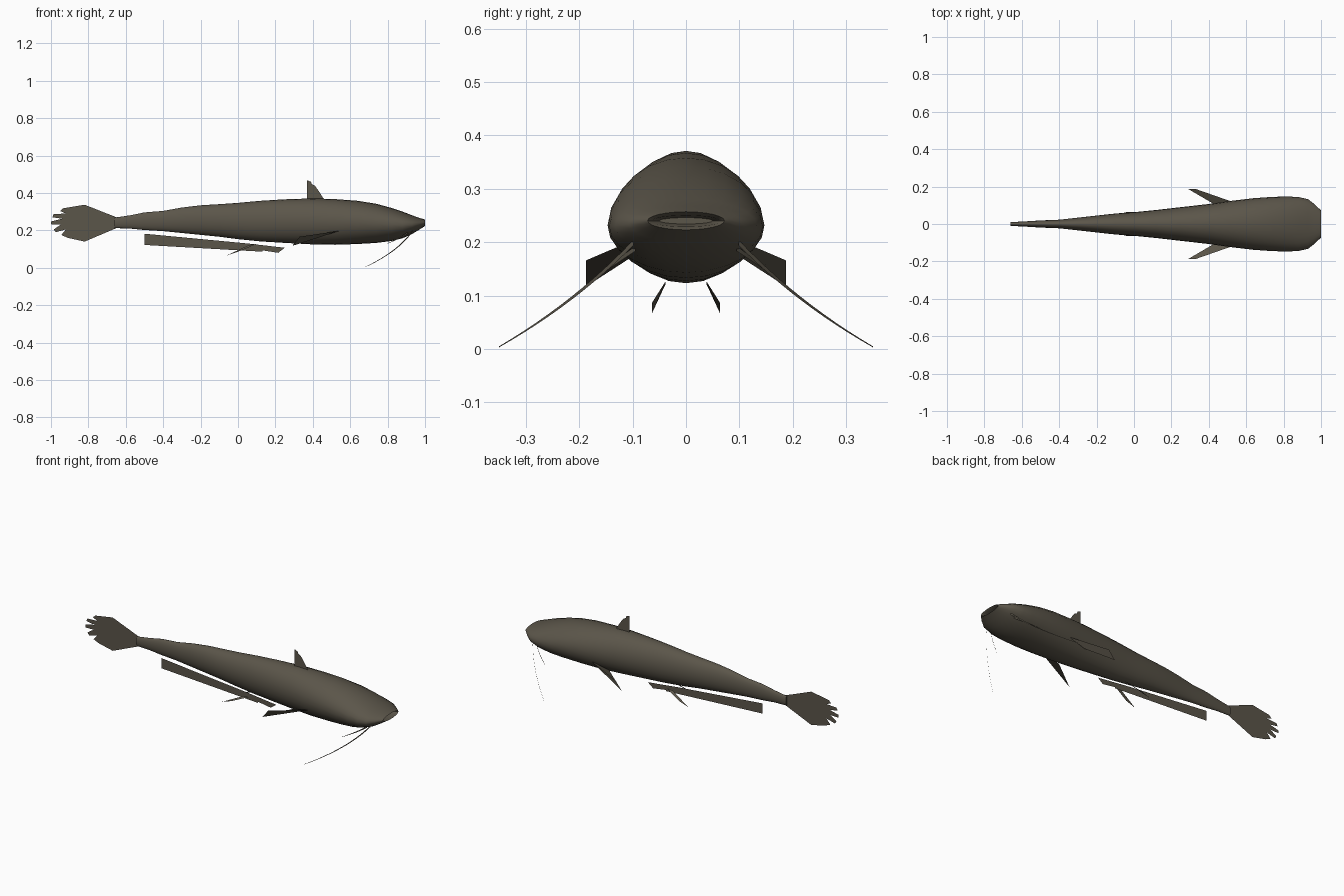
import bpy, math
from mathutils import Vector

skin = bpy.data.materials.new("dark olive skin")
skin.diffuse_color = (0.105, 0.092, 0.068, 1)


def make(name, verts, faces, smooth=False):
    me = bpy.data.meshes.new(name)
    me.from_pydata(verts, [], faces)
    me.materials.append(skin)
    ob = bpy.data.objects.new(name, me)
    bpy.context.collection.objects.link(ob)
    if smooth:
        bpy.ops.object.select_all(action='DESELECT')
        ob.select_set(True)
        bpy.context.view_layer.objects.active = ob
        bpy.ops.object.shade_smooth_by_angle(angle=math.radians(50))
    return ob


def sheet(name, pts):
    """Thin fin on the centre plane from an (x, z) outline."""
    make(name, [(x, 0, z) for x, z in pts], [list(range(len(pts)))])


def pair(name, verts, faces):
    """Left and right copies of a side part."""
    for side, s in (("left", 1), ("right", -1)):
        make(side + "_" + name, [(x, s * y, z) for x, y, z in verts], faces)


# Body: x, half width, bottom, top; the last rings turn inward for the mouth
rings = [(-0.66, .010, .212, .268), (-0.58, .014, .210, .280),
         (-0.50, .019, .202, .296), (-0.40, .023, .196, .304),
         (-0.30, .034, .186, .322), (-0.20, .045, .176, .334),
         (-0.10, .056, .166, .340), (0.00, .063, .153, .347),
         (0.12, .075, .141, .358), (0.25, .090, .133, .366),
         (0.40, .107, .125, .371), (0.52, .124, .123, .367),
         (0.64, .138, .127, .358), (0.74, .145, .133, .342),
         (0.82, .147, .143, .320), (0.88, .144, .158, .300),
         (0.93, .133, .180, .281), (0.965, .106, .201, .268),
         (0.99, .082, .217, .261), (1.00, .072, .223, .257),
         (0.99, .064, .229, .250), (0.95, .050, .234, .246)]
N = 24
verts, faces = [], []
for x, w, lo, hi in rings:
    for k in range(N):
        a = 2 * math.pi * k / N
        verts.append((x, w * math.cos(a), (lo + hi) / 2 + (hi - lo) / 2 * math.sin(a)))
for i in range(len(rings) - 1):
    for k in range(N):
        j = (k + 1) % N
        faces.append((i * N + k, i * N + j, (i + 1) * N + j, (i + 1) * N + k))
faces.append(list(range(N))[::-1])
faces.append([(len(rings) - 1) * N + k for k in range(N)])
make("body", verts, faces, True)

# Centre fins
sheet("tail_fin", [(-.65, .212), (-.65, .270), (-.82, .337), (-.935, .318),
                   (-.95, .303), (-.92, .290), (-.985, .287), (-.993, .270),
                   (-.94, .262), (-1.0, .247), (-.998, .230), (-.945, .232),
                   (-.985, .205), (-.975, .190), (-.92, .205), (-.945, .175),
                   (-.91, .160), (-.82, .140)])
sheet("anal_fin", [(-.50, .122), (.13, .086), (.13, .093), (.215, .080),
                   (.25, .107), (.05, .130), (-.50, .182)])
sheet("dorsal_fin", [(.46, .365), (.43, .413), (.41, .440), (.395, .447),
                     (.39, .460), (.37, .468), (.37, .365)])

# Paired fins
pair("pectoral_fin", [(.545, .112, .198), (.43, .105, .170), (.29, .187, .117),
                      (.33, .187, .166)], [(0, 1, 2, 3)])
pair("pelvic_fin", [(.10, .038, .127), (.06, .038, .122), (-.06, .064, .066),
                    (0, .064, .086)], [(0, 1, 2, 3)])


# Barbels: upright tapering ribbons along a quadratic curve
def barbel(name, a, b, c, h):
    a, b, c = Vector(a), Vector(b), Vector(c)
    vs, n = [], 12
    for i in range(n + 1):
        t = i / n
        p = a * (1 - t) ** 2 + b * 2 * t * (1 - t) + c * t * t
        d = Vector((0, 0, h * (1 - .8 * t)))
        vs += [tuple(p + d), tuple(p - d)]
    pair(name, vs, [(2 * i, 2 * i + 1, 2 * i + 3, 2 * i + 2) for i in range(n)])


barbel("long_barbel", (.935, .098, .200), (.86, .205, .088), (.68, .35, .004), .005)
barbel("short_barbel", (.91, .095, .188), (.87, .135, .160), (.80, .175, .130), .005)
